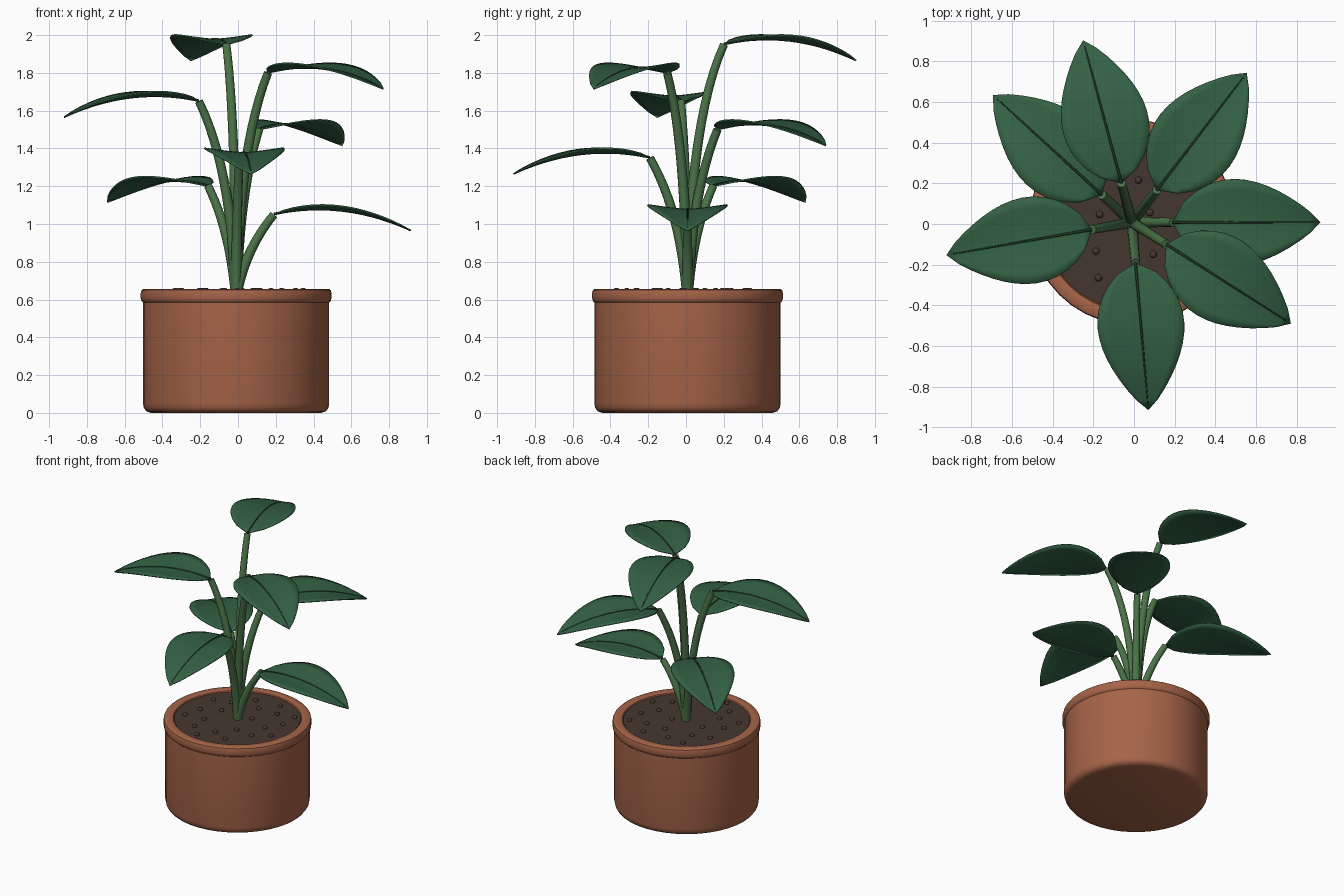
import bpy, bmesh, math
from mathutils import Vector

if "Cube" in bpy.data.objects:
    bpy.data.objects.remove(bpy.data.objects["Cube"])

CX, CY = -0.01, 0.008      # pot axis
SOIL_Z = 0.645
BASE_R, TIP_R, HALF_W = 0.2, 0.925, 0.213


def material(name, rgb):
    m = bpy.data.materials.new(name)
    m.diffuse_color = (*rgb, 1)
    m.use_nodes = True
    m.node_tree.nodes["Principled BSDF"].inputs["Base Color"].default_value = m.diffuse_color
    return m


CLAY = material("clay", (0.38, 0.127, 0.065))
SOIL = material("soil", (0.06, 0.038, 0.028))
STEM = material("stem_green", (0.07, 0.17, 0.065))
LEAF = material("leaf_green", (0.034, 0.122, 0.058))
RIB = material("rib_green", (0.02, 0.06, 0.03))


def activate(o):
    bpy.ops.object.select_all(action='DESELECT')
    o.select_set(True)
    bpy.context.view_layer.objects.active = o


def finish(name, bm, mat, angle=35):
    bmesh.ops.remove_doubles(bm, verts=bm.verts, dist=1e-5)
    bmesh.ops.recalc_face_normals(bm, faces=bm.faces)
    me = bpy.data.meshes.new(name)
    bm.to_mesh(me)
    bm.free()
    o = bpy.data.objects.new(name, me)
    bpy.context.collection.objects.link(o)
    me.materials.append(mat)
    activate(o)
    bpy.ops.object.shade_smooth_by_angle(angle=math.radians(angle))
    return o


def lathe(name, profile, mat, n=40):
    bm = bmesh.new()
    vs = [bm.verts.new((CX + r, CY, z)) for r, z in profile]
    es = [bm.edges.new(p) for p in zip(vs, vs[1:])]
    bmesh.ops.spin(bm, geom=vs + es, cent=(CX, CY, 0), axis=(0, 0, 1),
                   angle=2 * math.pi, steps=n)
    return finish(name, bm, mat)


def tube(name, pts, r0, r1, mat, res=4):
    cu = bpy.data.curves.new(name, 'CURVE')
    cu.dimensions = '3D'
    cu.bevel_depth, cu.bevel_resolution, cu.use_fill_caps = 1, res, True
    sp = cu.splines.new('POLY')
    sp.points.add(len(pts) - 1)
    for i, p in enumerate(pts):
        sp.points[i].co = (*p, 1)
        sp.points[i].radius = r0 + (r1 - r0) * i / (len(pts) - 1)
    o = bpy.data.objects.new(name, cu)
    bpy.context.collection.objects.link(o)
    cu.materials.append(mat)
    activate(o)
    bpy.ops.object.convert(target='MESH')
    bpy.ops.object.shade_smooth_by_angle(angle=math.radians(40))


# Pot with rounded foot and rolled lip
lathe("pot", [(0, 0), (0.45, 0), (0.475, 0.008), (0.488, 0.025), (0.493, 0.05),
              (0.493, 0.585), (0.501, 0.592), (0.505, 0.607), (0.505, 0.635),
              (0.501, 0.65), (0.49, 0.657), (0.45, 0.657), (0.438, 0.652),
              (0.432, 0.64), (0.432, 0.6), (0, 0.6)], CLAY)
# Soil disc
lathe("soil", [(0, 0.605), (0.432, 0.605), (0.432, SOIL_Z), (0, SOIL_Z)], SOIL)

# Pebbles scattered in a spiral
bm = bmesh.new()
for i in range(22):
    a, r = i * 2.4 + 0.5, 0.1 + 0.29 * math.sqrt(i / 21)
    new = bmesh.ops.create_icosphere(bm, subdivisions=2, radius=0.018)["verts"]
    for v in new:
        v.co.z *= 0.8
        v.co += Vector((CX + r * math.cos(a), CY + r * math.sin(a), SOIL_Z + 0.003))
finish("soil_pebbles", bm, SOIL)


def at(az, r, s, z):
    """Point at distance r along azimuth az, offset s sideways."""
    c, n = math.cos(az), math.sin(az)
    return Vector((CX + r * c - s * n, CY + r * n + s * c, z))


def arch(t):
    return 0.16 * t - 0.245 * t * t


def leaf(i):
    az, z0 = math.radians(137.5 * i), 1.05 + 0.15 * i
    # Stem: quadratic arc rising then leaning outwards
    pr, pz = 0.05 - 0.006 * i, SOIL_Z + (0.55 + 0.025 * i) * (z0 - SOIL_Z)
    path = []
    for k in range(13):
        t = k / 12
        path.append(at(az, 2 * t * (1 - t) * pr + t * t * BASE_R, 0,
                       (1 - t) ** 2 * (SOIL_Z - 0.02) + 2 * t * (1 - t) * pz + t * t * z0))
    tube(f"stem_{i + 1}", path, 0.029, 0.022, STEM)
    # Blade: arched grid with raised edges
    bm = bmesh.new()
    nt, nu = 14, 8
    rows = []
    for k in range(nt + 1):
        t = k / nt
        w = HALF_W * max(0, math.sin(math.pi * t ** 0.8)) ** 0.8
        row = []
        for j in range(nu + 1):
            u = 2 * j / nu - 1
            z = z0 + arch(t) + 0.12 * w * abs(u) ** 1.3
            row.append(bm.verts.new(at(az, BASE_R + (TIP_R - BASE_R) * t, u * w, z)))
        rows.append(row)
    for a, b in zip(rows, rows[1:]):
        for j in range(nu):
            bm.faces.new((a[j], a[j + 1], b[j + 1], b[j]))
    bmesh.ops.remove_doubles(bm, verts=bm.verts, dist=1e-4)
    o = finish(f"leaf_{i + 1}", bm, LEAF)
    m = o.modifiers.new("thickness", 'SOLIDIFY')
    m.thickness, m.offset = 0.008, 0
    # Midrib
    ts = [0.96 * k / 12 for k in range(13)]
    tube(f"midrib_{i + 1}", [at(az, BASE_R + (TIP_R - BASE_R) * t, 0, z0 + arch(t) + 0.003)
                             for t in ts], 0.008, 0.004, RIB, 1)


for i in range(7):
    leaf(i)
